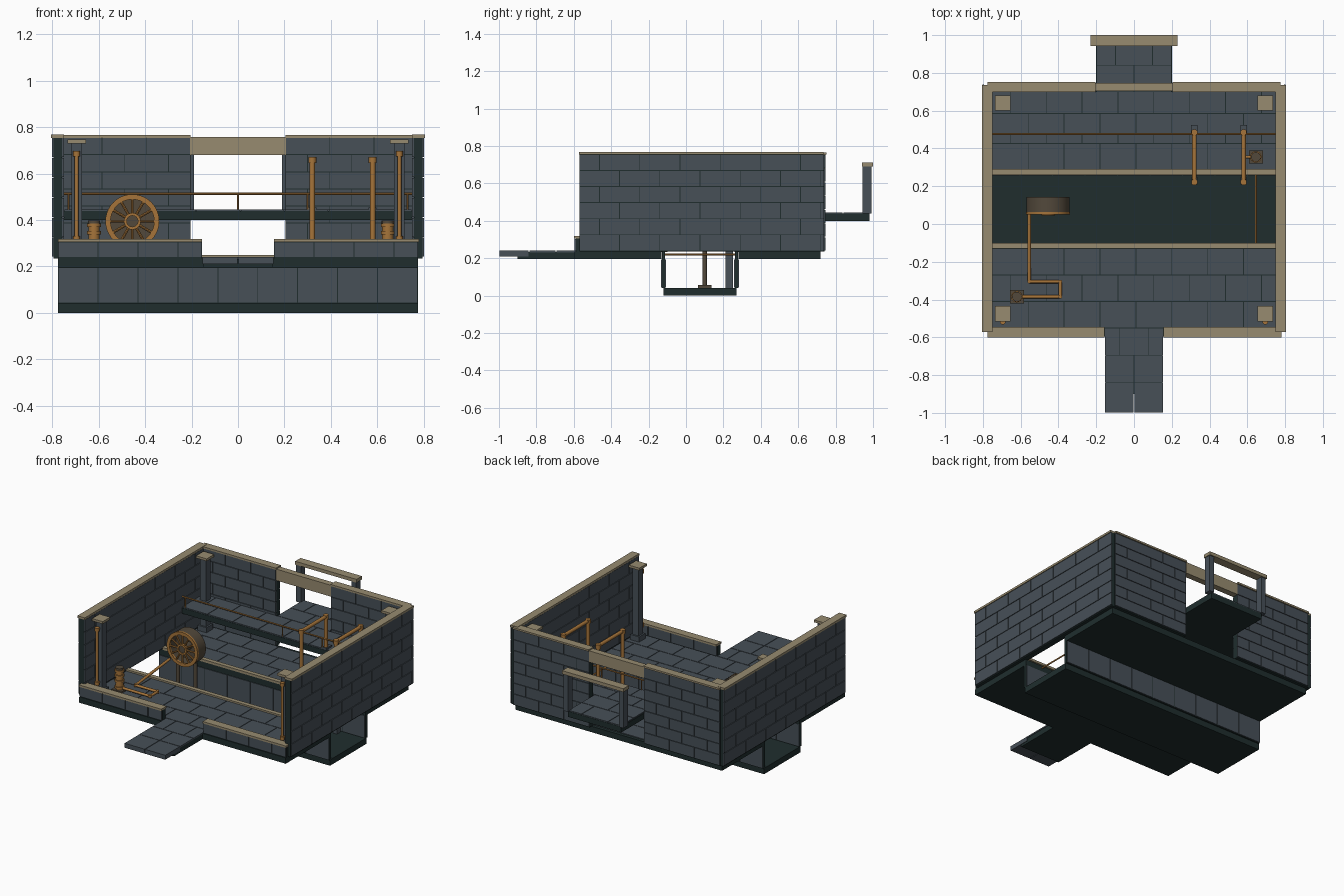
import bpy, bmesh, math
from mathutils import Vector, Matrix

if "Cube" in bpy.data.objects:
    bpy.data.objects.remove(bpy.data.objects["Cube"])


def material(name, rgb):
    m = bpy.data.materials.new(name)
    m.diffuse_color = (*rgb, 1)
    m.use_nodes = True
    m.node_tree.nodes["Principled BSDF"].inputs["Base Color"].default_value = m.diffuse_color
    return m


STONE = material("slate_stone", (0.063, 0.080, 0.097))
MORTAR = material("dark_mortar", (0.014, 0.027, 0.027))
TRIM = material("sand_trim", (0.310, 0.258, 0.160))
BRASS = material("aged_brass", (0.380, 0.175, 0.042))
IRON = material("brown_iron", (0.085, 0.066, 0.044))


def finish(name, bm, mat, smooth=False):
    bmesh.ops.recalc_face_normals(bm, faces=bm.faces)
    me = bpy.data.meshes.new(name)
    bm.to_mesh(me)
    bm.free()
    me.materials.append(mat)
    ob = bpy.data.objects.new(name, me)
    bpy.context.collection.objects.link(ob)
    if smooth:
        bpy.context.view_layer.objects.active = ob
        ob.select_set(True)
        bpy.ops.object.shade_smooth_by_angle(angle=math.radians(35))
        ob.select_set(False)
    return ob


def boxes(name, mat, spans):
    """Boxes from (x0, x1, y0, y1, z0, z1) spans."""
    bm = bmesh.new()
    for x0, x1, y0, y1, z0, z1 in spans:
        mid = Vector((x0 + x1, y0 + y1, z0 + z1)) / 2
        size = Matrix.Diagonal((abs(x1 - x0), abs(y1 - y0), abs(z1 - z0), 1))
        bmesh.ops.create_cube(bm, size=1, matrix=Matrix.Translation(mid) @ size)
    return finish(name, bm, mat)


def rods(name, mat, runs, sides=12):
    """Round bars from (start, end, radius) runs."""
    bm = bmesh.new()
    for a, b, r in runs:
        a, b = Vector(a), Vector(b)
        rot = (b - a).to_track_quat('Z', 'Y').to_matrix().to_4x4()
        bmesh.ops.create_cone(bm, cap_ends=True, segments=sides, radius1=r, radius2=r,
                              depth=(b - a).length, matrix=Matrix.Translation((a + b) / 2) @ rot)
    return finish(name, bm, mat, True)


def bond(u0, u1, v0, v1, rows, length, gap=0.004):
    """Running-bond rectangles filling a panel."""
    h = (v1 - v0) / rows
    out = []
    for i in range(rows):
        u = u0 - (length / 2 if i % 2 else 0)
        while u < u1 - 0.01:
            a, b = max(u, u0), min(u + length, u1)
            if b - a > 0.01:
                out.append((a + gap / 2, b - gap / 2, v0 + i * h + gap / 2, v0 + (i + 1) * h - gap / 2))
            u += length
    return out


def paving(x0, x1, y0, y1, z0, z1, rows, length=0.19):
    return [(*t, z0, z1) for t in bond(x0, x1, y0, y1, rows, length)]


def facing_x(xs, y0, y1, z0, z1, rows, length):
    return [(*xs, *t) for t in bond(y0, y1, z0, z1, rows, length)]


def facing_y(ys, x0, x1, z0, z1, rows, length):
    return [(t[0], t[1], *ys, t[2], t[3]) for t in bond(x0, x1, z0, z1, rows, length)]


T = 0.006  # facing thickness

# Floor slabs, entrance walkway and paving
boxes("floor_slabs", MORTAR, [(-0.775, 0.775, -0.595, -0.13, 0.195, 0.235),
                              (-0.775, 0.775, 0.28, 0.72, 0.195, 0.235),
                              (-0.15, 0.15, -0.9, -0.595, 0.195, 0.233)])
boxes("floor_paving", STONE, paving(-0.75, 0.75, -0.55, -0.13, 0.233, 0.24, 3)
      + paving(-0.75, 0.75, 0.29, 0.70, 0.233, 0.24, 3)
      + paving(-0.155, 0.155, -0.84, -0.55, 0.231, 0.24, 2, 0.155))
boxes("walkway_tip", STONE, paving(-0.155, 0.155, -1.0, -0.84, 0.21, 0.24, 1, 0.155))

# Sunken channel with open ends
boxes("channel_base", MORTAR, [(-0.775, 0.775, -0.12, 0.27, 0, 0.04)])
boxes("channel_walls", MORTAR, [(-0.775, 0.775, y - 0.009, y + 0.009, 0.04, 0.235) for y in (-0.12, 0.27)])
facing = []
for y in (-0.12, 0.27):
    for s in (-1, 1):
        facing += facing_y((y + s * 0.008, y + s * 0.013), -0.775, 0.775, 0.042, 0.196, 1, 0.172)
boxes("channel_wall_stones", STONE, facing)
boxes("channel_curbs", TRIM, [(-0.75, 0.75, -0.13, -0.10, 0.234, 0.25),
                              (-0.75, 0.75, 0.26, 0.29, 0.234, 0.25)])

# Mirrored side, back and low front walls
cores, stones, caps = [], [], []
for s in (-1, 1):
    cores.append((s * 0.757, s * 0.795, -0.57, 0.735, 0.235, 0.755))
    for xs in ((0.75, 0.75 + T + 0.001), (0.795, 0.795 + T)):
        stones += facing_x((s * xs[0], s * xs[1]), -0.57, 0.74, 0.24, 0.755, 6, 0.215)
    caps.append((s * 0.75, s * 0.805, -0.572, 0.735, 0.754, 0.768))
    a, b = sorted((s * 0.205, s * 0.775))
    cores.append((a, b, 0.706, 0.74, 0.235, 0.755))
    for ys in ((0.70, 0.707), (0.739, 0.745)):
        stones += facing_y(ys, a, b, 0.24, 0.755, 7, 0.19)
    caps.append((a, b, 0.698, 0.752, 0.754, 0.766))
    a, b = sorted((s * 0.155, s * 0.775))
    cores.append((a, b, -0.589, -0.557, 0.235, 0.306))
    for ys in ((-0.595, -0.588), (-0.558, -0.551)):
        stones += facing_y(ys, a, b, 0.238, 0.306, 1, 0.172)
    caps.append((a, b + 0.005 * (s > 0), -0.60, -0.545, 0.305, 0.318))
boxes("wall_cores", MORTAR, cores)
boxes("wall_stones", STONE, stones)
boxes("wall_caps", TRIM, caps)
boxes("back_lintel", TRIM, [(-0.206, 0.206, 0.704, 0.746, 0.68, 0.757)])

# Raised gallery and rear balcony
boxes("gallery_slab", MORTAR, [(-0.75, 0.75, 0.47, 0.70, 0.40, 0.438),
                               (-0.2, 0.2, 0.70, 0.98, 0.40, 0.438)])
boxes("gallery_paving", STONE, paving(-0.75, 0.75, 0.47, 0.70, 0.437, 0.445, 2)
      + paving(-0.197, 0.197, 0.70, 0.98, 0.437, 0.445, 2, 0.197))
boxes("balcony_posts", STONE, [(s * 0.19, s * 0.225, 0.945, 0.992, 0.44, 0.692) for s in (-1, 1)])
boxes("balcony_beam", TRIM, [(-0.23, 0.23, 0.942, 1.0, 0.69, 0.713)])
rods("gallery_rail", BRASS, [((-0.75, 0.476, 0.513), (0.75, 0.476, 0.513), 0.005)]
     + [((x, 0.476, 0.44), (x, 0.476, 0.513), 0.004) for x in (-0.73, 0, 0.3, 0.73)], 8)

# Corner pillars with caps, feet and front pipes
spots = [(sx * 0.695, y) for sx in (-1, 1) for y in (-0.475, 0.64)]
boxes("pillars", STONE, [(x - 0.023, x + 0.023, y - 0.023, y + 0.023, 0.24, 0.732) for x, y in spots])
boxes("pillar_caps", TRIM, [(x - 0.04, x + 0.04, y - 0.04, y + 0.04, 0.73, 0.746) for x, y in spots])
boxes("pillar_feet", STONE, [(x - 0.034, x + 0.034, y - 0.034, y + 0.034, 0.238, 0.275) for x, y in spots])
pipes = []
for x in (-0.695, 0.695):
    pipes.append(((x, -0.518, 0.24), (x, -0.518, 0.69), 0.009))
    for z in (0.32, 0.685):
        pipes += [((x, -0.518, z - 0.012), (x, -0.518, z + 0.012), 0.015),
                  ((x, -0.518, z), (x, -0.49, z), 0.009)]
rods("pillar_pipes", BRASS, pipes)

# Tall hooped pipes rising from the channel
hoops, collars = [], []
for x in (0.32, 0.58):
    front, back = Vector((x, 0.222, 0.66)), Vector((x, 0.485, 0.66))
    low = Vector((x, 0.222, 0.22))
    hoops += [(low, front, 0.012), (front, back, 0.012), (back, (x, 0.485, 0.44), 0.012)]
    hoops += [(p - Vector((0, 0, 0.015)), p + Vector((0, 0, 0.012)), 0.017) for p in (front, back)]
rods("hoop_pipes", BRASS, hoops)
boxes("hoop_footings", STONE, [(x - 0.017, x + 0.017, 0.47, 0.525, 0.44, 0.455) for x in (0.32, 0.58)]
      + [(x - 0.015, x + 0.015, 0.21, 0.25, 0.04, 0.235) for x in (0.32, 0.58)])

# Ringed pressure tanks on square plates
tanks = [(-0.62, -0.385), (0.645, 0.355)]
boxes("tank_plates", IRON, [(x - 0.037, x + 0.037, y - 0.035, y + 0.035, 0.238, 0.252) for x, y in tanks])
rods("tank_bodies", BRASS, [((x, y, 0.25), (x, y, 0.385), 0.024) for x, y in tanks], 16)
rods("tank_rings", BRASS, [((x, y, z - 0.007), (x, y, z + 0.007), 0.030)
                           for x, y in tanks for z in (0.265, 0.31, 0.345, 0.378)], 16)
rods("tank_lids", IRON, [((x, y, 0.385), (x, y, 0.398), 0.026) for x, y in tanks], 16)

# Thin pipework along the floor and over the channel
route = [(-0.62, -0.385, 0.262), (-0.39, -0.385, 0.262), (-0.39, -0.305, 0.262),
         (-0.555, -0.305, 0.262), (-0.555, 0.06, 0.30)]
runs = [(a, b, 0.009) for a, b in zip(route, route[1:])]
runs += [((x, y, z - 0.009), (x, y, z + 0.009), 0.0095) for x, y, z in route[1:4]]
runs += [((0.645, 0.355, 0.30), (0.58, 0.355, 0.30), 0.008), ((0.58, 0.355, 0.30), (0.58, 0.222, 0.30), 0.008),
         ((0.645, -0.115, 0.22), (0.645, 0.27, 0.22), 0.005)]
rods("floor_pipes", BRASS, runs)


# Spoked flywheel: lathe-turned rings, spokes, drum and stand
CX, CZ = -0.455, 0.395


def ring(name, mat, r0, r1, y0, y1, n=40):
    bm = bmesh.new()
    loops = []
    for r, y in ((r0, y0), (r1, y0), (r1, y1), (r0, y1)):
        loops.append([bm.verts.new((CX + r * math.cos(i * math.tau / n), y, CZ + r * math.sin(i * math.tau / n)))
                      for i in range(n)])
    for k in range(4):
        a, b = loops[k], loops[(k + 1) % 4]
        for i in range(n):
            j = (i + 1) % n
            bm.faces.new((a[i], a[j], b[j], b[i]))
    return finish(name, bm, mat, True)


ring("flywheel_drum", IRON, 0.098, 0.114, 0.062, 0.143)
ring("flywheel_rim", BRASS, 0.094, 0.116, 0.05, 0.064)
ring("flywheel_hub_ring", BRASS, 0.024, 0.036, 0.045, 0.066, 24)
spokes = []
for i in range(12):
    d = Vector((math.cos(i * math.tau / 12), 0, math.sin(i * math.tau / 12)))
    c = Vector((CX, 0.057, CZ))
    spokes.append((c + d * 0.03, c + d * 0.1, 0.006))
rods("flywheel_spokes", BRASS, spokes, 8)
rods("flywheel_axle", IRON, [((CX, 0.052, CZ), (CX, 0.14, CZ), 0.025)], 20)
rods("flywheel_back", IRON, [((CX, 0.125, CZ), (CX, 0.14, CZ), 0.1)], 40)
rods("flywheel_legs", IRON, [((CX + s * 0.065, 0.1, 0.05), (CX + s * 0.065, 0.1, 0.305), 0.012) for s in (-1, 1)])
boxes("flywheel_feet", IRON, [(CX + s * 0.065 - 0.036, CX + s * 0.065 + 0.036, 0.064, 0.136, 0.038, 0.056)
                              for s in (-1, 1)])
